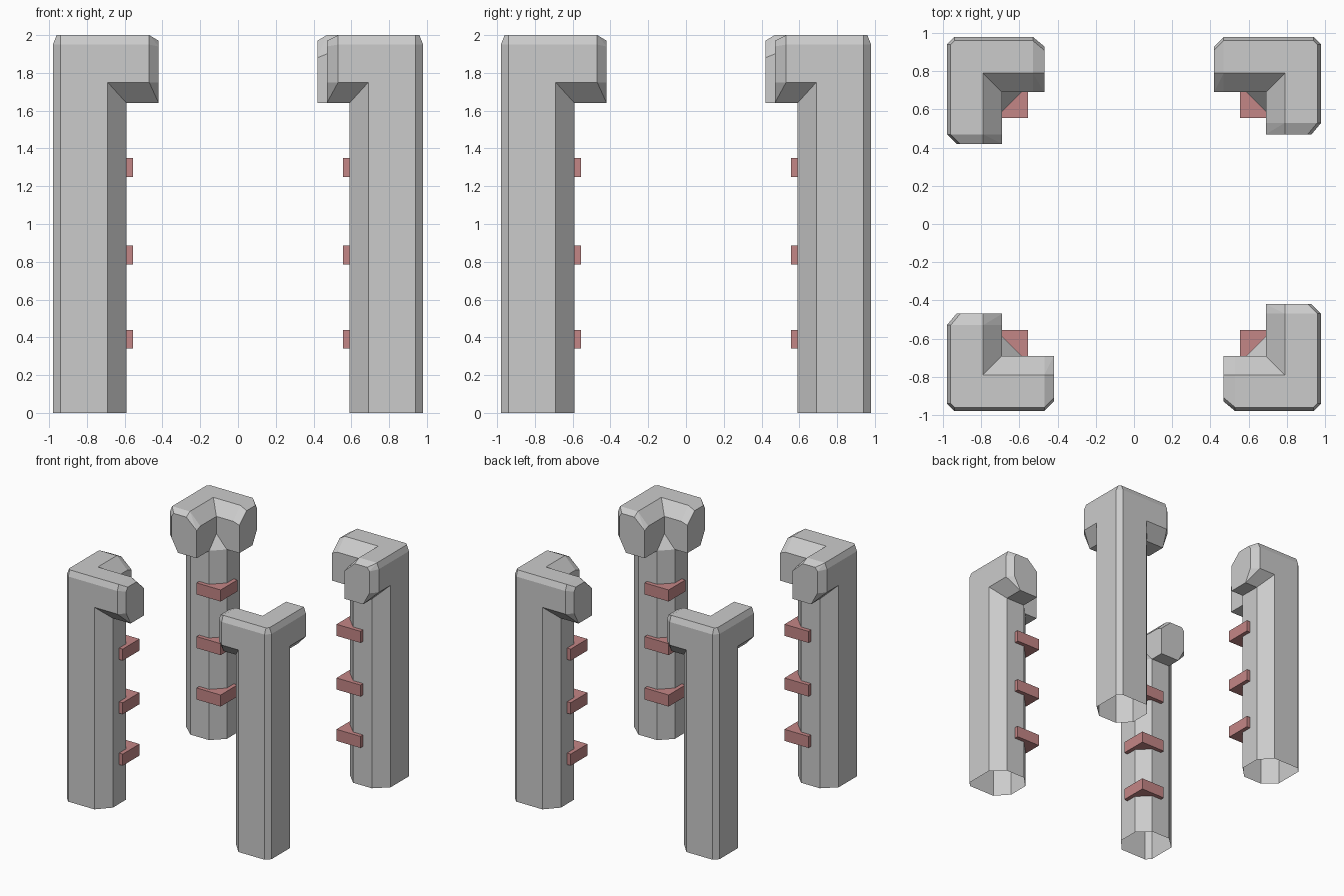
import bpy, bmesh, math
from mathutils import Matrix

if "Cube" in bpy.data.objects:
    bpy.data.objects.remove(bpy.data.objects["Cube"])

red = bpy.data.materials.new("red_ledge")
red.diffuse_color = (0.55, 0.24, 0.24, 1)
red.use_nodes = True
red.node_tree.nodes["Principled BSDF"].inputs["Base Color"].default_value = red.diffuse_color


def add(name, bm):
    me = bpy.data.meshes.new(name)
    bmesh.ops.recalc_face_normals(bm, faces=bm.faces)
    bm.to_mesh(me)
    bm.free()
    ob = bpy.data.objects.new(name, me)
    bpy.context.collection.objects.link(ob)
    return ob


def hull(name, pts):
    bm = bmesh.new()
    for p in pts:
        bm.verts.new(p)
    r = bmesh.ops.convex_hull(bm, input=bm.verts)
    junk = {v for v in r["geom_interior"] if isinstance(v, bmesh.types.BMVert)}
    bmesh.ops.delete(bm, geom=list(junk), context='VERTS')
    bmesh.ops.dissolve_limit(bm, angle_limit=0.01, verts=bm.verts, edges=bm.edges)
    return add(name, bm)


def arm_points(end, cut):
    # chamfered bar running along x, as (across, height) sections
    body = [(-.96, 2), (-.98, 1.95), (-.98, 1.75), (-.87, 1.64),
            (-.69, 1.64), (-.69, 1.9), (-.79, 2)]
    tip = [(-.91, 1.97), (-.93, 1.94), (-.93, 1.75), (-.87, 1.64),
           (-.69, 1.64), (-.69, 1.88), (-.79, 1.97)]
    pts = [(end - cut, y, z) for y, z in body] + [(end, y, z) for y, z in tip]
    # outer corner of the post
    pts += [(-.94, y, z) for y, z in body]
    pts += [(-.96, -.94, 2), (-.96, -.79, 2), (-.98, -.94, 1.95), (-.98, -.94, 1.75),
            (-.98, -.69, 1.75), (-.98, -.69, 1.9)]
    return pts


# post shaft
ring = [(-.94, -.98), (-.69, -.98), (-.59, -.87), (-.59, -.69),
        (-.69, -.59), (-.87, -.59), (-.98, -.69), (-.98, -.94)]
top = [(-.94, -.98), (-.69, -.98), (-.69, -.69), (-.98, -.69), (-.98, -.94)]
post = hull("corner_post", [(x, y, z) for z in (0, 1.64) for x, y in ring]
            + [(x, y, 1.75) for x, y in top])

# two arms at the top, one slightly longer
arms = [hull("long_arm", arm_points(-.42, .05)),
        hull("short_arm", [(y, x, z) for x, y, z in arm_points(-.47, .06)])]
bpy.context.view_layer.objects.active = post
for a in arms:
    m = post.modifiers.new("join", 'BOOLEAN')
    m.operation, m.solver, m.object = 'UNION', 'EXACT', a
    bpy.ops.object.modifier_apply(modifier=m.name)
for a in arms:
    bpy.data.objects.remove(a)

# open underside
bm = bmesh.new()
bm.from_mesh(post.data)
bmesh.ops.delete(bm, geom=[f for f in bm.faces if all(v.co.z < .01 for v in f.verts)],
                 context='FACES')
bm.to_mesh(post.data)
bm.free()

# angled ledges hugging the inner corner
ledge = [(-.785, -.59), (-.69, -.59), (-.59, -.69), (-.59, -.785),
         (-.555, -.785), (-.555, -.555), (-.785, -.555)]
ledges = []
for z in (.34, .785, 1.25):
    bm = bmesh.new()
    f = bm.faces.new([bm.verts.new((x, y, z)) for x, y in ledge])
    r = bmesh.ops.extrude_face_region(bm, geom=[f])
    bmesh.ops.translate(bm, vec=(0, 0, .1),
                        verts=[v for v in r["geom"] if isinstance(v, bmesh.types.BMVert)])
    if f.is_valid and len(bm.faces) < len(ledge) + 2:
        bm.faces.new(f.verts)
    ob = add("ledge", bm)
    ob.data.materials.append(red)
    ledges.append(ob)

# repeat around the four corners
for i in range(1, 4):
    for ob in [post] + ledges:
        c = ob.copy()
        c.matrix_world = Matrix.Rotation(i * math.pi / 2, 4, 'Z')
        bpy.context.collection.objects.link(c)
